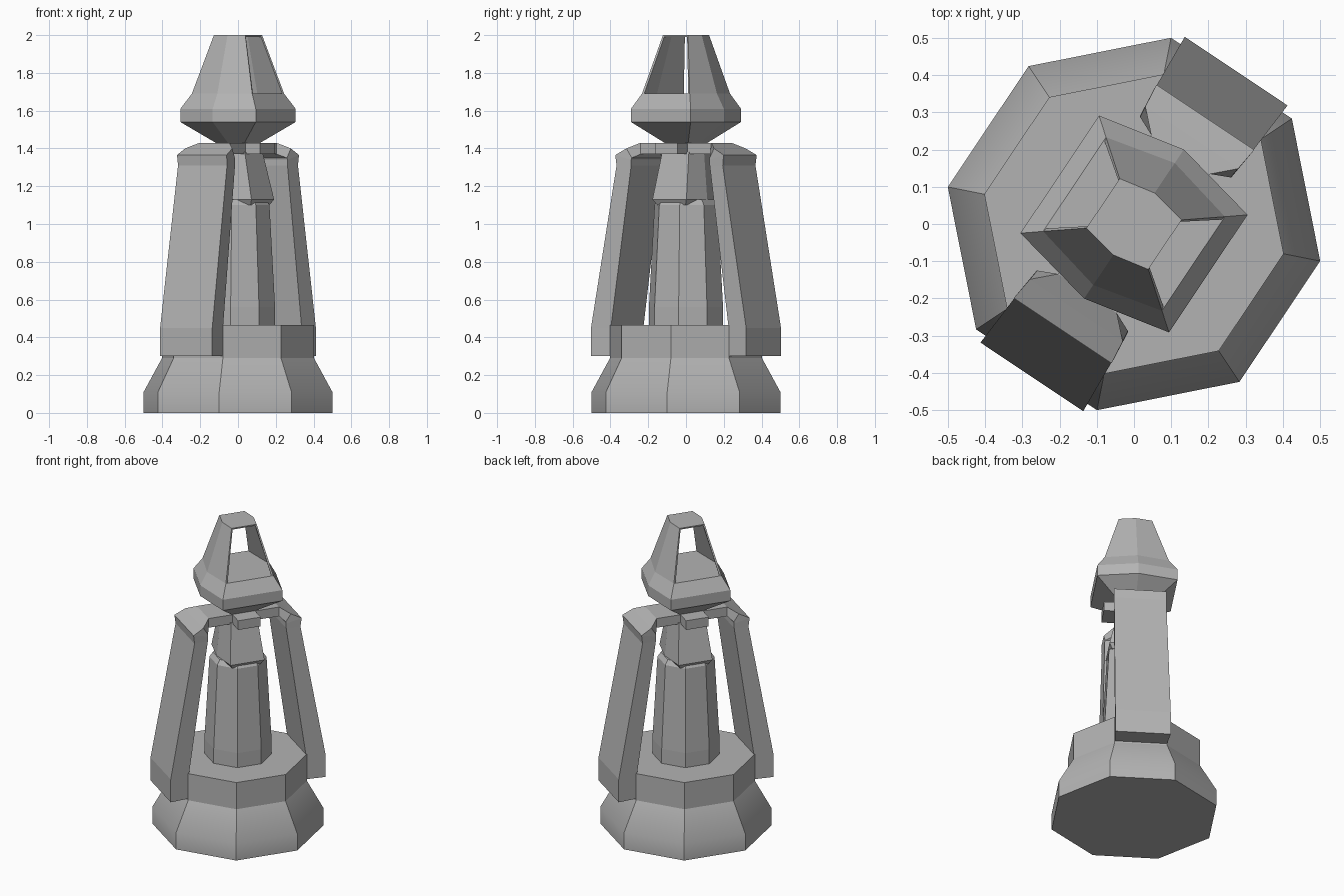
import bpy, bmesh, math

cube = bpy.data.objects.get("Cube")
if cube:
    bpy.data.objects.remove(cube, do_unlink=True)

grey = bpy.data.materials.new("stone_grey")
grey.use_nodes = True
COLOUR = (0.45, 0.45, 0.45, 1)
grey.diffuse_color = COLOUR
grey.node_tree.nodes["Principled BSDF"].inputs["Base Color"].default_value = COLOUR
TURN = math.radians(56.25)  # the arms lie along the turned local x axis


def loft(name, rings, drop=None, smooth=None, turn=0):
    """Skin matching rings of points into a capped solid; drop removes faces by rule."""
    bm = bmesh.new()
    loops = [[bm.verts.new(p) for p in ring] for ring in rings]
    n = len(loops[0])
    for a, b in zip(loops, loops[1:]):
        for i in range(n):
            j = (i + 1) % n
            bm.faces.new((a[i], a[j], b[j], b[i]))
    bm.faces.new(loops[0][::-1])
    bm.faces.new(loops[-1])
    bmesh.ops.recalc_face_normals(bm, faces=bm.faces)
    if drop:
        bm.normal_update()
        bmesh.ops.delete(bm, geom=[f for f in bm.faces if drop(f.normal)], context='FACES')
    mesh = bpy.data.meshes.new(name)
    bm.to_mesh(mesh)
    bm.free()
    mesh.materials.append(grey)
    obj = bpy.data.objects.new(name, mesh)
    bpy.context.collection.objects.link(obj)
    obj.rotation_euler.z = TURN + turn
    if smooth:
        bpy.ops.object.select_all(action='DESELECT')
        obj.select_set(True)
        bpy.context.view_layer.objects.active = obj
        bpy.ops.object.shade_smooth_by_angle(angle=math.radians(smooth))
    return obj


def octagon(r, z):
    return [(r * math.cos(math.pi * (k + 0.5) / 4), r * math.sin(math.pi * (k + 0.5) / 4), z)
            for k in range(8)]


def hexagon(a, b, tip, z):
    """Six-sided section: corners at (a, b) and a point at tip on each side."""
    return [(a, -b, z), (tip, 0, z), (a, b, z), (-a, b, z), (-tip, 0, z), (-a, -b, z)]


def section(xo, wo, zo, xi, wi, zi):
    """Four-sided arm section from its outer and inner edges."""
    return [(xo, -wo, zo), (xo, wo, zo), (xi, wi, zi), (xi, -wi, zi)]


# Base and collar
loft("base", [octagon(0.51, 0), octagon(0.51, 0.11), octagon(0.41, 0.29)], smooth=33)
loft("base_collar", [octagon(0.41, 0.29), octagon(0.41, 0.465)])

# Central column and its tapered head
loft("column", [octagon(0.2, 0.46), octagon(0.2, 0.56), octagon(0.17, 1.1), octagon(0.15, 1.13)])
loft("column_head", [hexagon(0.09, 0.14, 0.115, 1.1), hexagon(0.108, 0.158, 0.135, 1.13),
                     hexagon(0.085, 0.1, 0.115, 1.38)])

# Two side arms that bend over into the bridge
arm = [section(0.494, 0.166, 0.3, 0.375, 0.155, 0.3),
       section(0.494, 0.166, 0.45, 0.375, 0.155, 0.45),
       section(0.338, 0.156, 1.31, 0.25, 0.148, 1.31),
       section(0.345, 0.158, 1.365, 0.25, 0.148, 1.34),
       section(0.279, 0.15, 1.4, 0.248, 0.146, 1.35),
       section(0.225, 0.095, 1.43, 0.225, 0.095, 1.37),
       section(0.07, 0.095, 1.43, 0.07, 0.095, 1.37)]
for side, turn in (("back", 0), ("front", math.pi)):
    loft(side + "_arm", arm, turn=turn)

# Hub where the arms meet
loft("hub", [[(0.072, -0.188, z), (0.072, 0.188, z), (-0.072, 0.188, z), (-0.072, -0.188, z)]
             for z in (1.37, 1.43)])

# Cap: flared bowl, then two leaning walls under a thin roof, open at the ends
loft("cap_bowl", [hexagon(0.07, 0.085, 0.09, 1.425), hexagon(0.19, 0.24, 0.241, 1.54),
                  hexagon(0.19, 0.24, 0.241, 1.61), hexagon(0.152, 0.192, 0.197, 1.69)])
walls = loft("cap_walls", [hexagon(0.152, 0.192, 0.197, 1.69), hexagon(0.08, 0.1, 0.1, 2)],
             drop=lambda n: abs(n.y) > 0.7 or n.z < -0.7)
shell = walls.modifiers.new("thickness", 'SOLIDIFY')
shell.thickness = 0.012
shell.offset = -1
